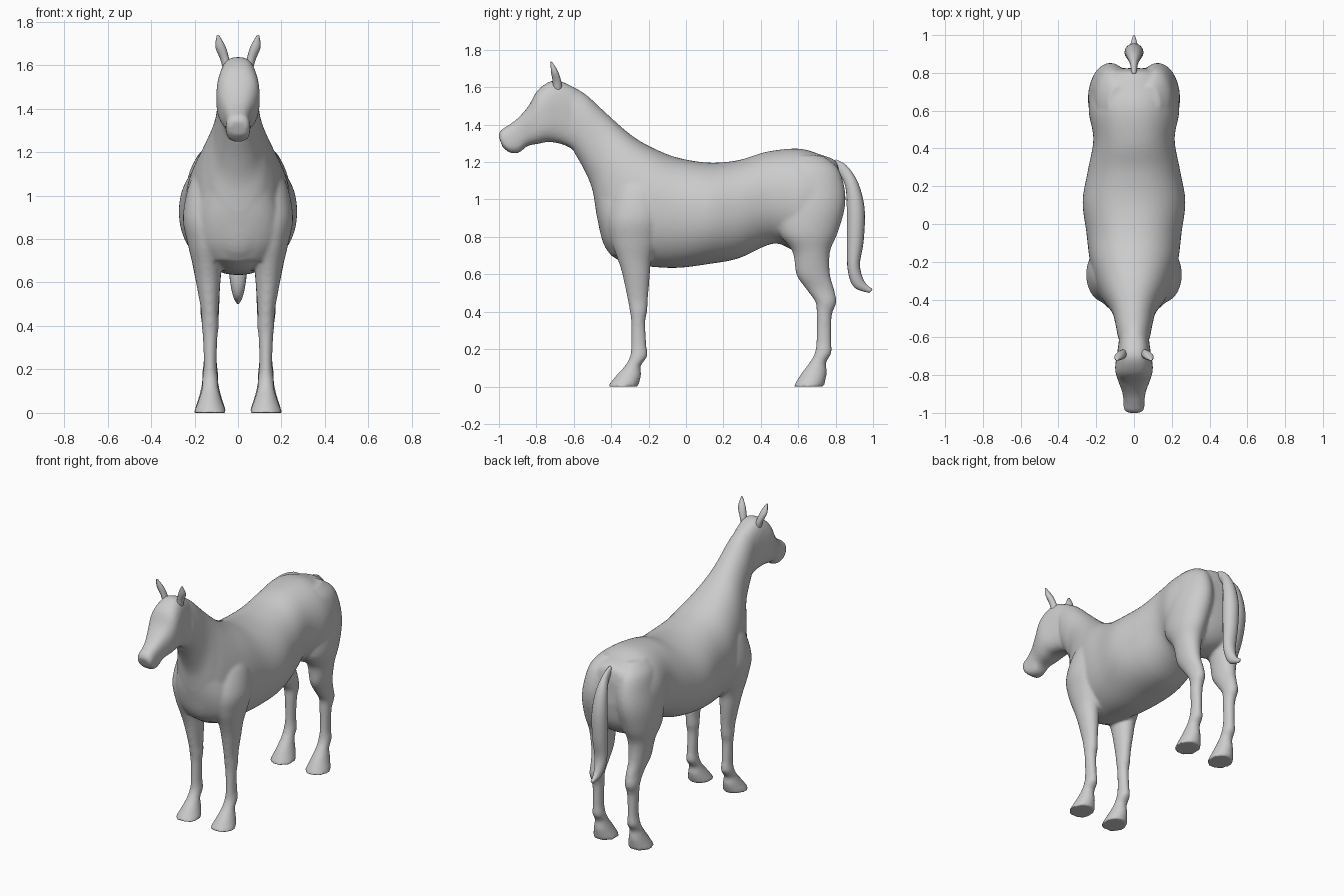
import bpy, bmesh, math
from mathutils import Vector


def spline(rows, steps):
    """Catmull-Rom interpolation through rows of numbers."""
    out, n = [], len(rows)
    for i in range(n - 1):
        p0, p1, p2, p3 = (rows[max(0, min(n - 1, i + k))] for k in (-1, 0, 1, 2))
        for s in range(steps):
            t = s / steps
            out.append([0.5 * (2 * b + (c - a) * t + (2 * a - 5 * b + 4 * c - d) * t * t
                               + (3 * b - a - 3 * c + d) * t ** 3)
                        for a, b, c, d in zip(p0, p1, p2, p3)])
    return out + [rows[-1]]


def loft(bm, rows, side=1, power=2.0, steps=5, sides=64):
    """Row = y, z of one edge, y, z of the opposite edge, x centre, half width."""
    rings = []
    for ya, za, yb, zb, cx, w in spline(rows, steps):
        mid = Vector((side * cx, (ya + yb) / 2, (za + zb) / 2))
        half = Vector((0, (ya - yb) / 2, (za - zb) / 2))
        ring = []
        for k in range(sides):
            a = 2 * math.pi * k / sides
            c, s = (math.copysign(abs(v) ** (2 / power), v) for v in (math.cos(a), math.sin(a)))
            ring.append(bm.verts.new(mid + half * c + Vector((w * s, 0, 0))))
        rings.append(ring)
    faces = [bm.faces.new((p[k], p[(k + 1) % sides], q[(k + 1) % sides], q[k]))
             for p, q in zip(rings, rings[1:]) for k in range(sides)]
    faces += [bm.faces.new(rings[0]), bm.faces.new(rings[-1])]
    bmesh.ops.recalc_face_normals(bm, faces=faces)


def finish(bm, name):
    mesh = bpy.data.meshes.new(name)
    bm.to_mesh(mesh)
    bm.free()
    for p in mesh.polygons:
        p.use_smooth = True
    ob = bpy.data.objects.new(name, mesh)
    bpy.context.collection.objects.link(ob)
    return ob


# Trunk, rump to neck: top edge, bottom edge, half width
trunk = [(.822, 1.13, .825, .97, .09), (.80, 1.205, .80, .84, .165),
         (.72, 1.24, .73, .75, .22), (.60, 1.272, .60, .72, .24),
         (.43, 1.255, .47, .765, .215), (.28, 1.21, .28, .685, .245),
         (.12, 1.197, .12, .655, .272), (-.05, 1.225, -.04, .635, .252),
         (-.18, 1.277, -.18, .64, .236), (-.27, 1.328, -.33, .66, .208),
         (-.34, 1.383, -.43, .74, .172), (-.39, 1.428, -.475, .90, .138),
         (-.45, 1.483, -.50, 1.05, .112), (-.53, 1.557, -.545, 1.16, .097),
         (-.60, 1.602, -.60, 1.255, .085)]
# Head, poll to muzzle
head = [(-.60, 1.60, -.60, 1.265, .078), (-.70, 1.638, -.655, 1.293, .088),
        (-.79, 1.587, -.73, 1.308, .10), (-.842, 1.50, -.79, 1.298, .088),
        (-.902, 1.432, -.85, 1.285, .065), (-.957, 1.392, -.89, 1.252, .056),
        (-.993, 1.367, -.94, 1.25, .055), (-1.002, 1.337, -.98, 1.28, .044)]
# Upright parts: height, front y, back y, x centre, half width
chest = [(1.15, -.52, -.25, 0, .10), (1.05, -.494, -.20, 0, .16),
         (.90, -.474, -.20, 0, .195), (.78, -.442, -.20, 0, .185),
         (.70, -.40, -.20, 0, .14)]
front_leg = [(1.14, -.34, -.14, .10, .07), (1.05, -.38, -.12, .13, .095),
             (.90, -.415, -.12, .15, .103), (.78, -.40, -.15, .147, .085),
             (.68, -.365, -.185, .142, .066), (.60, -.34, -.193, .137, .056),
             (.47, -.313, -.203, .13, .04), (.40, -.30, -.208, .128, .039),
             (.34, -.293, -.218, .128, .033), (.22, -.293, -.211, .128, .03),
             (.16, -.30, -.208, .128, .036), (.11, -.327, -.242, .128, .039),
             (.06, -.372, -.24, .128, .053), (0, -.42, -.257, .128, .076)]
hind_leg = [(1.235, .54, .73, .085, .05), (1.17, .50, .81, .11, .085),
            (1.06, .49, .848, .12, .105), (.95, .49, .848, .13, .112),
            (.82, .50, .81, .14, .10), (.72, .57, .77, .142, .075),
            (.60, .59, .77, .137, .056), (.52, .643, .792, .13, .045),
            (.45, .692, .804, .13, .042), (.38, .698, .78, .128, .035),
            (.25, .698, .777, .128, .03), (.18, .688, .778, .128, .037),
            (.13, .662, .75, .128, .039), (.07, .617, .752, .128, .053),
            (0, .574, .738, .128, .076)]


def upright(rows):
    return [(f, z, b, z, x, w) for z, f, b, x, w in rows]


# Body, neck, head and legs fused into one smooth skin
bm = bmesh.new()
for part, power in ((trunk, 2.15), (head, 2.7)):
    loft(bm, [(a, b, c, d, 0, w) for a, b, c, d, w in part], power=power)
loft(bm, upright(chest), power=2.2)
for side in (1, -1):
    for leg in (front_leg, hind_leg):
        loft(bm, upright(leg), side)
body = finish(bm, "horse_body")
fuse = body.modifiers.new("fuse", 'REMESH')
fuse.mode = 'VOXEL'
fuse.voxel_size = 0.01
fuse.use_smooth_shade = True
soften = body.modifiers.new("soften", 'SMOOTH')
soften.factor = 0.5
soften.iterations = 6

# Ears
for side, name in ((1, "ear_left"), (-1, "ear_right")):
    bm = bmesh.new()
    loft(bm, [(-.71, 1.57, -.665, 1.57, .045, .022), (-.713, 1.63, -.665, 1.62, .06, .021),
              (-.722, 1.685, -.682, 1.68, .08, .024), (-.724, 1.738, -.715, 1.735, .092, .006)],
         side, sides=12)
    finish(bm, name)

# Tail
bm = bmesh.new()
loft(bm, [(.80, 1.215, .78, 1.17, 0, .014), (.86, 1.18, .83, 1.12, 0, .02),
          (.92, 1.09, .855, 1.05, 0, .038), (.955, .95, .86, .92, 0, .05),
          (.95, .78, .86, .78, 0, .048), (.93, .65, .865, .62, 0, .04),
          (.955, .56, .90, .53, 0, .025), (.998, .52, .98, .50, 0, .008)], sides=16)
finish(bm, "tail")
